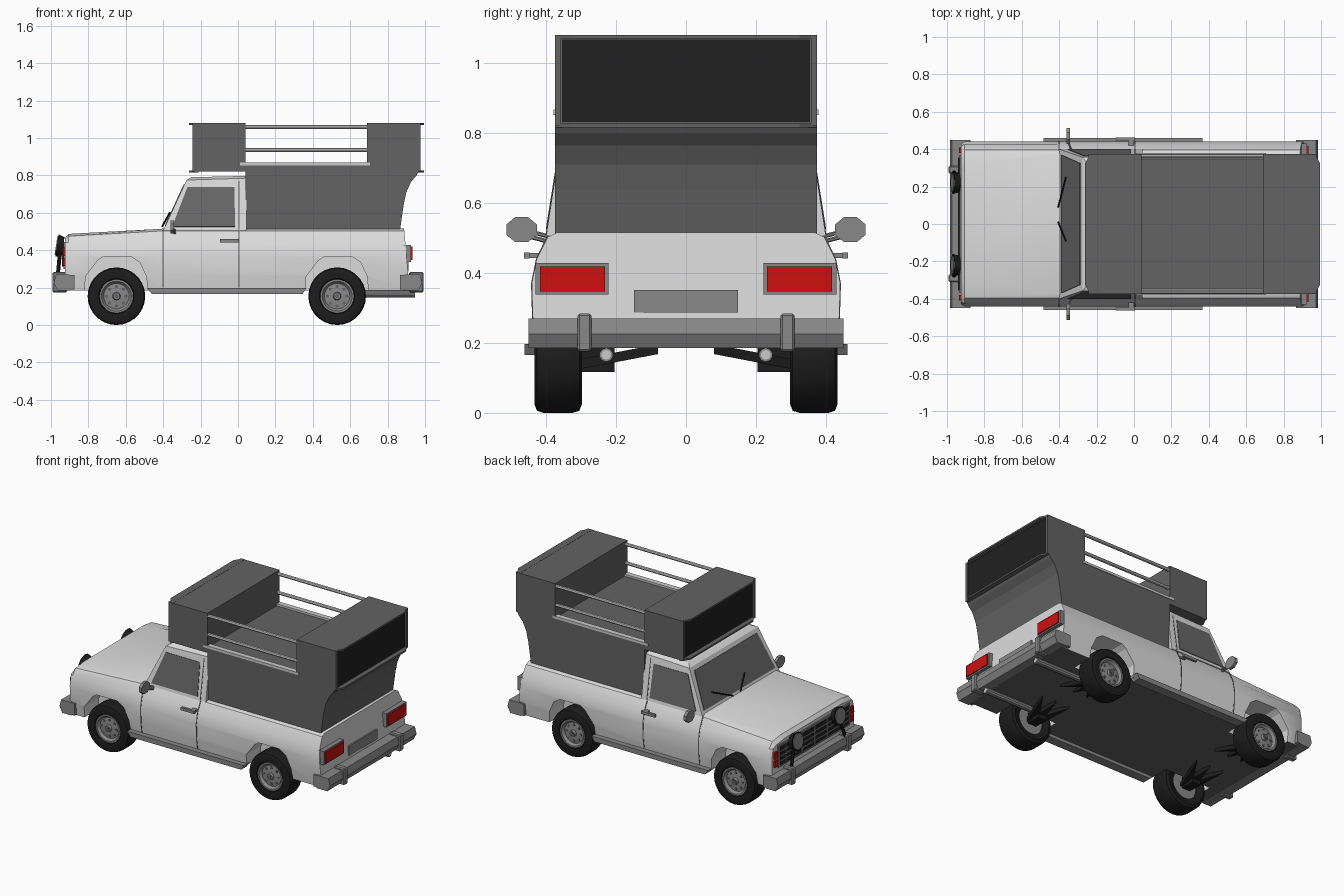
import bpy, bmesh, math
from mathutils import Vector, Matrix

if "Cube" in bpy.data.objects:
    bpy.data.objects.remove(bpy.data.objects["Cube"])


def mat(name, r, g=None, b=None):
    m = bpy.data.materials.new(name)
    m.diffuse_color = (r, r if g is None else g, r if b is None else b, 1)
    m.use_nodes = True
    m.node_tree.nodes["Principled BSDF"].inputs["Base Color"].default_value = m.diffuse_color
    return m


WHITE = mat("body white", 0.72)
CANVAS = mat("canopy grey", 0.125)
GLASS = mat("window grey", 0.14)
DARK = mat("dark glass", 0.015)
RUBBER = mat("black rubber", 0.012)
METAL = mat("metal grey", 0.25)
RAIL = mat("rail silver", 0.6)
RED = mat("lamp red", 0.62, 0.005, 0.005)


def finish(name, bm, m, bevel=0, smooth=False):
    bmesh.ops.recalc_face_normals(bm, faces=bm.faces)
    me = bpy.data.meshes.new(name)
    bm.to_mesh(me)
    bm.free()
    me.materials.append(m)
    o = bpy.data.objects.new(name, me)
    bpy.context.collection.objects.link(o)
    bpy.ops.object.select_all(action='DESELECT')
    o.select_set(True)
    bpy.context.view_layer.objects.active = o
    if bevel:
        b = o.modifiers.new("bevel", 'BEVEL')
        b.width, b.segments = bevel, 1
    if smooth:
        bpy.ops.object.shade_smooth_by_angle(angle=math.radians(32))
    return o


def loft(name, rings, m, closed=False, **kw):
    """Skin a list of equal point rings; cap the ends unless closed."""
    bm = bmesh.new()
    vs = [[bm.verts.new(p) for p in r] for r in rings]
    n = len(vs[0])
    for i in range(len(vs) if closed else len(vs) - 1):
        a, b = vs[i], vs[(i + 1) % len(vs)]
        for j in range(n):
            bm.faces.new((a[j], a[(j + 1) % n], b[(j + 1) % n], b[j]))
    if not closed:
        bm.faces.new(vs[0])
        bm.faces.new(vs[-1])
    return finish(name, bm, m, **kw)


def prism(name, pts, axis, a, b, m, **kw):
    put = {'x': lambda p, t: (t, p[0], p[1]), 'y': lambda p, t: (p[0], t, p[1]),
           'z': lambda p, t: (p[0], p[1], t)}[axis]
    return loft(name, [[put(p, t) for p in pts] for t in (a, b)], m, **kw)


def box(name, x0, x1, y0, y1, z0, z1, m, **kw):
    return prism(name, [(x0, y0), (x1, y0), (x1, y1), (x0, y1)], 'z', z0, z1, m, **kw)


def plate(name, pts, out, m, t=0.006):
    """Thin panel lying on a surface, pushed out along a direction."""
    d = Vector(out).normalized() * t
    return loft(name, [[Vector(p) - d for p in pts], [Vector(p) + d for p in pts]], m)


def rod(name, a, b, r, m, n=8, r2=None):
    a, b = Vector(a), Vector(b)
    bm = bmesh.new()
    M = Matrix.Translation((a + b) / 2) @ (b - a).to_track_quat('Z', 'Y').to_matrix().to_4x4()
    bmesh.ops.create_cone(bm, cap_ends=True, segments=n, radius1=r, radius2=r if r2 is None else r2,
                          depth=(b - a).length, matrix=M)
    return finish(name, bm, m, smooth=n > 10)


# lower body, lofted along x from a curved cross-section
def section(x, zt, crease, shrink=0.0):
    half = [(crease, zt), (0.395, zt - 0.012), (0.427, 0.44), (0.441, 0.37), (0.438, 0.27), (0.425, 0.185)]
    half = [(y - shrink, min(z, zt)) for y, z in half]
    ring = half + [(-y, z) for y, z in reversed(half)]
    lean = lambda z: x - max(0, z - 0.27) * 0.09 if x > 0.8 else x
    return [(lean(z), y, z) for y, z in ring]


body = loft("body", [section(-0.925, 0.465, 0.30, 0.012), section(-0.905, 0.487, 0.31),
                     section(-0.4, 0.515, 0.37), section(0.91, 0.515, 0.37)], WHITE, smooth=True)
WHEELS = (-0.65, 0.53)
for wx in WHEELS:
    for s in (-1, 1):
        arch = [(-0.175, 0.1), (-0.165, 0.26), (-0.10, 0.345), (-0.07, 0.365), (0.08, 0.365),
                (0.125, 0.335), (0.16, 0.26), (0.175, 0.1)]
        cut = prism("arch_cutter", [(wx + x, z) for x, z in arch], 'y', s * 0.285, s * 0.6, WHITE)
        cut.hide_render = True
        mod = body.modifiers.new("arch", 'BOOLEAN')
        mod.operation, mod.object, mod.solver = 'DIFFERENCE', cut, 'EXACT'
        bpy.context.view_layer.objects.active = body
        bpy.ops.object.modifier_apply(modifier=mod.name)
        bpy.data.objects.remove(cut)
body.data.materials.append(CANVAS)
for f in body.data.polygons:  # dark underside
    if f.normal.z < -0.9 and f.center.z < 0.2:
        f.material_index = 1

# cab with windscreen and side windows
loft("cab", [[(-0.4, -0.40, 0.505), (0.045, -0.40, 0.505), (0.045, 0.40, 0.505), (-0.4, 0.40, 0.505)],
             [(-0.275, -0.357, 0.775), (0.045, -0.357, 0.785), (0.045, 0.357, 0.785), (-0.275, 0.357, 0.775)],
             [(-0.25, -0.325, 0.79), (0.045, -0.325, 0.797), (0.045, 0.325, 0.797), (-0.25, 0.325, 0.79)]], WHITE)
plate("windscreen", [(-0.388, -0.37, 0.53), (-0.388, 0.37, 0.53), (-0.287, 0.325, 0.75), (-0.287, -0.325, 0.75)],
      (-0.27, 0, 0.125), GLASS, 0.004)
for s in (-1, 1):
    side = lambda x, z: (x, s * (0.40 - 0.043 * (z - 0.505) / 0.27), z)
    plate("side_window", [side(-0.352, 0.525), side(-0.27, 0.738), side(-0.02, 0.738), side(-0.015, 0.525)],
          (0, s, 0.16), GLASS, 0.004)
    rod("wiper", (-0.405, s * 0.04 + 0.05, 0.527), (-0.365, s * 0.17 + 0.08, 0.60), 0.005, RUBBER, 6)
    # door seams following the body section
    curve = [(0.398, 0.505), (0.429, 0.44), (0.443, 0.37), (0.440, 0.27), (0.430, 0.2)]
    for x in (-0.4, 0.005):
        loft("door_seam", [[(x - 0.003, s * y, z), (x + 0.003, s * y, z), (x + 0.003, s * (y - 0.01), z),
                            (x - 0.003, s * (y - 0.01), z)] for y, z in curve], CANVAS)
    plate("door_post_seam", [side(0.002, 0.51), side(0.008, 0.51), side(0.008, 0.77), side(0.002, 0.77)],
          (0, s, 0.16), CANVAS, 0.002)
    # handles, mirrors, running boards
    box("door_handle", -0.095, 0.005, s * 0.447, s * 0.463, 0.441, 0.459, METAL)
    box("handle_mount", -0.03, 0.0, s * 0.42, s * 0.455, 0.443, 0.457, METAL)
    octagon = [(s * 0.47 + 0.047 * math.cos(a), 0.524 + 0.039 * math.sin(a))
               for a in [math.pi / 8 + i * math.pi / 4 for i in range(8)]]
    prism("mirror", octagon, 'x', -0.362, -0.342, METAL)
    for z in (0.505, 0.49):
        rod("mirror_arm", (-0.335, s * 0.395, z), (-0.352, s * 0.44, z + 0.012), 0.006, METAL, 6)
    prism("running_board", [(-0.485, 0.197), (-0.46, 0.165), (0.345, 0.165), (0.365, 0.197)], 'y',
          s * 0.40, s * 0.461, METAL)

# canopy: side profile with a swept tail and raised rear box
prism("canopy", [(0.04, 0.505), (0.866, 0.505), (0.885, 0.64), (0.90, 0.71), (0.925, 0.765), (0.955, 0.80),
                 (0.965, 0.82), (0.965, 1.08), (0.69, 1.08), (0.69, 0.855), (0.04, 0.855)],
      'y', -0.375, 0.375, CANVAS)
box("front_roof_box", -0.232, 0.04, -0.375, 0.375, 0.82, 1.08, CANVAS)
for name, x, d in (("front", -0.232, -1), ("rear", 0.965, 1)):
    plan = [(x - d * 0.02, 0.375), (x, 0.375), (x + d * 0.03, 0.325)]
    plan += [(px, -py) for px, py in reversed(plan)]
    for z in (0.816, 1.07):
        prism(name + "_box_lip", plan, 'z', z, z + 0.011, CANVAS)
    box(name + "_box_window", x, x + d * 0.004, -0.355, 0.355, 0.832, 1.068, DARK)
    for s in (-1, 1):
        box(name + "_window_post", x, x + d * 0.012, s * 0.357, s * 0.375, 0.82, 1.08, CANVAS)

# roof side rails
for s in (-1, 1):
    for z in (0.935, 1.058):
        rod("roof_rail", (0.03, s * 0.362, z), (0.70, s * 0.362, z), 0.011, RAIL)
    box("deck_rail", 0.01, 0.705, s * 0.345, s * 0.379, 0.852, 0.868, RAIL)

# wheels: lathed tyre, rim, hub and holes
def lathe(name, prof, cx, cz, s, m, n=28):
    rings = [[(cx + r * math.cos(a), s * y, cz + r * math.sin(a)) for r, y in prof]
             for a in [2 * math.pi * i / n for i in range(n)]]
    return loft(name, rings, m, closed=True, smooth=True)


for wx in WHEELS:
    for s in (-1, 1):
        lathe("tyre", [(0.088, 0.31), (0.13, 0.298), (0.148, 0.305), (0.154, 0.325), (0.154, 0.408),
                       (0.148, 0.426), (0.13, 0.433), (0.095, 0.428), (0.088, 0.41)], wx, 0.154, s, RUBBER)
        lathe("rim", [(0.001, 0.315), (0.09, 0.315), (0.09, 0.424), (0.08, 0.424), (0.068, 0.408),
                      (0.03, 0.414), (0.001, 0.414)], wx, 0.154, s, METAL)
        rod("hub", (wx, s * 0.40, 0.154), (wx, s * 0.428, 0.154), 0.026, METAL, 12, 0.018)
        rod("hub_cap", (wx, s * 0.42, 0.154), (wx, s * 0.431, 0.154), 0.012, CANVAS, 8)
        for i in range(8):
            a = i * math.pi / 4
            p = (wx + 0.052 * math.cos(a), 0.154 + 0.052 * math.sin(a))
            rod("rim_hole", (p[0], s * 0.405, p[1]), (p[0], s * 0.413, p[1]), 0.009, CANVAS, 6)
        # suspension arms
        for dx in (-0.10, 0.0, 0.10):
            plate("suspension_arm", [(wx - 0.04, s * 0.30, 0.14), (wx + 0.04, s * 0.30, 0.14),
                                     (wx + dx, s * 0.08, 0.182)], (0, 0, 1), RUBBER, 0.014)
        box("suspension_block", wx - 0.03, wx + 0.03, s * 0.205, s * 0.30, 0.117, 0.187, RUBBER)

# bumpers with side wraps and overriders
for name, d, xe, xi in (("front", -1, -0.985, -0.90), ("rear", 1, 0.985, 0.89)):
    prism(name + "_bumper", [(xi, 0.185), (xe - d * 0.02, 0.185), (xe, 0.225), (xe - d * 0.012, 0.27), (xi, 0.27)],
          'y', -0.45, 0.45, METAL)
    for s in (-1, 1):
        box(name + "_bumper_wrap", xi, xi - d * 0.025, s * 0.41, s * 0.45, 0.19, 0.268, METAL)
        box(name + "_overrider", xe - d * 0.07, xe + d * 0.006, s * 0.27, s * 0.31, 0.175, 0.284, METAL, bevel=0.006)

# tail lamps, number plate panel, exhausts
for s in (-1, 1):
    box("tail_lamp_frame", 0.88, 0.926, s * 0.222, s * 0.43, 0.338, 0.428, METAL)
    box("tail_lamp", 0.90, 0.934, s * 0.232, s * 0.418, 0.347, 0.419, RED)
    rod("exhaust", (0.60, s * 0.228, 0.166), (0.945, s * 0.228, 0.166), 0.02, METAL, 10)
    rod("exhaust_mouth", (0.94, s * 0.228, 0.166), (0.947, s * 0.228, 0.166), 0.014, RAIL, 10)
box("rear_plate", 0.88, 0.912, -0.148, 0.148, 0.287, 0.352, METAL)

# front grille, round lamps, markers and guard struts
box("grille_frame", -0.934, -0.91, -0.37, 0.37, 0.30, 0.445, METAL)
box("grille", -0.937, -0.92, -0.355, 0.355, 0.312, 0.433, DARK)
for i in range(3):
    z = 0.34 + i * 0.032
    box("grille_bar", -0.942, -0.93, -0.355, 0.355, z - 0.004, z + 0.004, METAL)
for s in (-1, 1):
    for y in (0.0, 0.13, 0.30):
        box("grille_post", -0.942, -0.93, s * y - 0.005, s * y + 0.005, 0.312, 0.433, METAL)
    rod("round_lamp", (-0.935, s * 0.22, 0.42), (-0.968, s * 0.22, 0.425), 0.05, RUBBER, 16, 0.06)
    rod("lamp_lens", (-0.96, s * 0.22, 0.424), (-0.973, s * 0.22, 0.426), 0.05, METAL, 16)
    rod("lamp_strut", (-0.95, s * 0.235, 0.41), (-0.965, s * 0.285, 0.25), 0.011, RUBBER, 8)
    for z in (0.335, 0.39):
        box("front_marker", -0.936, -0.90, s * 0.38, s * 0.41, z - 0.02, z + 0.024, RED)
